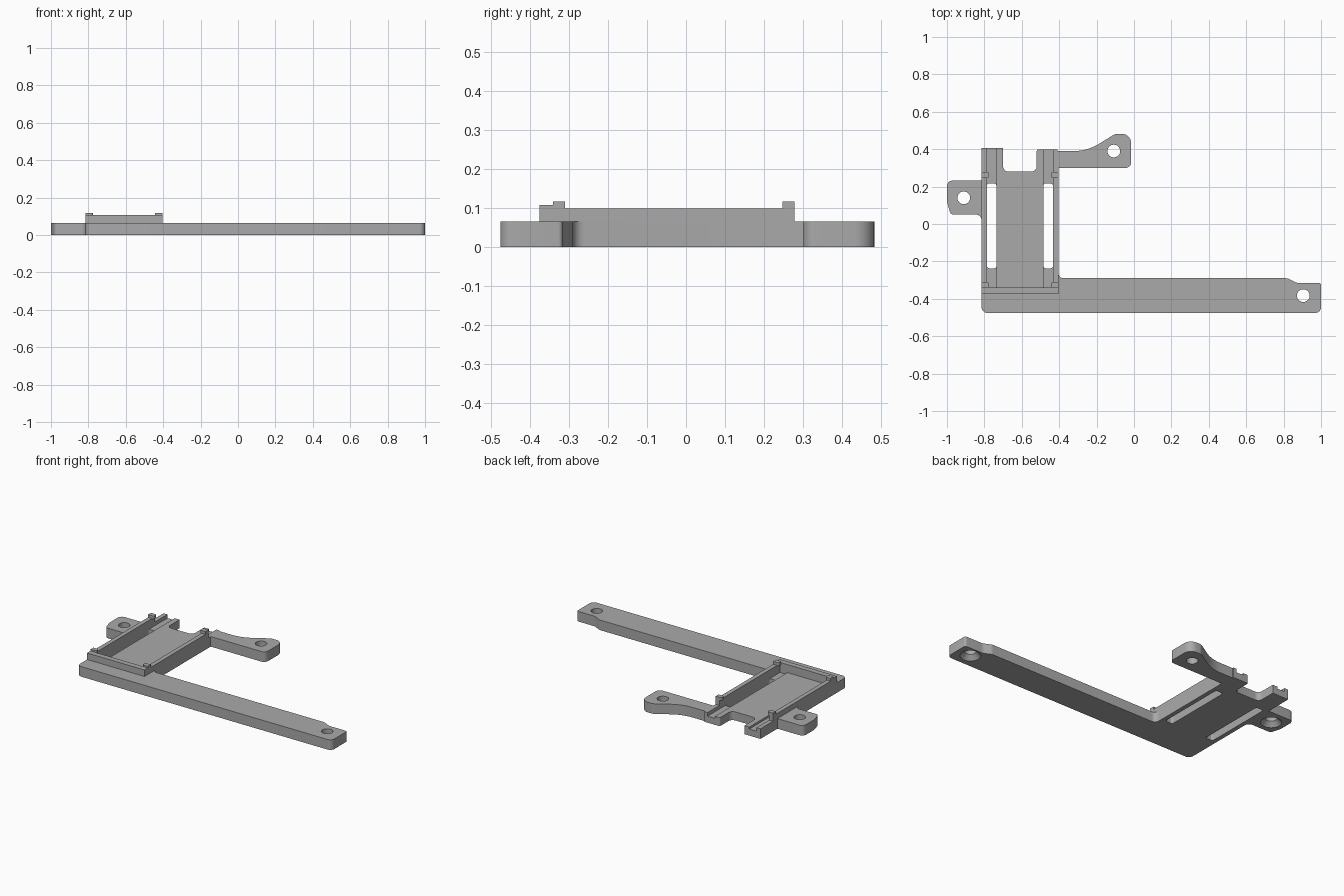
import bpy, bmesh, math
from mathutils import Vector

cube = bpy.data.objects.get("Cube")
if cube:
    bpy.data.objects.remove(cube, do_unlink=True)

grey = bpy.data.materials.new("plain grey")
grey.use_nodes = True
grey.diffuse_color = (0.4, 0.4, 0.4, 1)
grey.node_tree.nodes["Principled BSDF"].inputs["Base Color"].default_value = (0.4, 0.4, 0.4, 1)


def rounded(points, steps=8):
    """Turn (x, y, radius) corners into a filleted outline."""
    out = []
    for i, (x, y, r) in enumerate(points):
        p = Vector((x, y))
        if r == 0:
            out.append(p)
            continue
        a = (Vector(points[i - 1][:2]) - p).normalized()
        b = (Vector(points[(i + 1) % len(points)][:2]) - p).normalized()
        half = a.angle(b) / 2
        centre = p + (a + b).normalized() * (r / math.sin(half))
        start = p + a * (r / math.tan(half)) - centre
        end = p + b * (r / math.tan(half)) - centre
        sweep = start.angle_signed(end)
        for k in range(steps + 1):
            t = -sweep * k / steps
            c, s = math.cos(t), math.sin(t)
            out.append(centre + Vector((start.x * c - start.y * s, start.x * s + start.y * c)))
    return out


def finish(name, bm):
    bmesh.ops.recalc_face_normals(bm, faces=bm.faces)
    mesh = bpy.data.meshes.new(name)
    bm.to_mesh(mesh)
    bm.free()
    mesh.materials.append(grey)
    obj = bpy.data.objects.new(name, mesh)
    bpy.context.collection.objects.link(obj)
    return obj


def prism(name, corners, z0, z1):
    bm = bmesh.new()
    face = bm.faces.new([bm.verts.new((p.x, p.y, z0)) for p in rounded(corners)])
    top = bmesh.ops.extrude_face_region(bm, geom=[face])
    verts = [g for g in top["geom"] if isinstance(g, bmesh.types.BMVert)]
    bmesh.ops.translate(bm, verts=verts, vec=(0, 0, z1 - z0))
    return finish(name, bm)


def box(name, x0, x1, y0, y1, z0, z1, r=0):
    return prism(name, [(x0, y0, r), (x1, y0, r), (x1, y1, r), (x0, y1, r)], z0, z1)


def cone(name, x, y, r0, r1, z0, z1):
    bm = bmesh.new()
    bmesh.ops.create_cone(bm, cap_ends=True, segments=40, radius1=r0, radius2=r1, depth=z1 - z0)
    bmesh.ops.translate(bm, verts=bm.verts, vec=(x, y, (z0 + z1) / 2))
    return finish(name, bm)


def cut(target, cutter):
    cutter.hide_render = True
    mod = target.modifiers.new("cut", "BOOLEAN")
    mod.operation = "DIFFERENCE"
    mod.solver = "EXACT"
    mod.object = cutter
    bpy.context.view_layer.objects.active = target
    bpy.ops.object.modifier_apply(modifier=mod.name)
    bpy.data.objects.remove(cutter, do_unlink=True)


T = 0.065      # plate thickness
MID = -0.61    # tray centre line

# Base plate with its long arm, side tab, back prongs and curved back arm
base = prism("base_plate", [
    (-0.815, -0.475, 0.03), (1.0, -0.475, 0.03), (1.0, -0.315, 0.012),
    (0.87, -0.315, 0.05), (0.82, -0.29, 0.04), (-0.405, -0.29, 0.03),
    (-0.405, 0.3, 0), (-0.015, 0.3, 0.03), (-0.015, 0.482, 0.05),
    (-0.1, 0.482, 0.05), (-0.25, 0.39, 0.25), (-0.41, 0.39, 0),
    (-0.41, 0.398, 0), (-0.52, 0.398, 0.008), (-0.52, 0.28, 0.03),
    (-0.7, 0.28, 0.03), (-0.7, 0.405, 0), (-0.815, 0.405, 0),
    (-0.815, 0.232, 0), (-1.0, 0.232, 0.03), (-1.0, 0.12, 0.03),
    (-0.98, 0.05, 0.02), (-0.815, 0.05, 0.03)], 0, T)

# Recessed tray floor, side channels and through slots
cut(base, box("floor_cutter", -0.76, -0.46, -0.34, 0.5, 0.055, 0.2))
for x0, x1 in ((-0.787, -0.735), (-0.485, -0.433)):
    cut(base, box("channel_cutter", x0, x1, -0.34, 0.5, 0.042, 0.2))
    cut(base, box("slot_cutter", x0, x1, -0.237, 0.217, -0.1, 0.2, 0.014))

# Screw holes, two of them countersunk from below
for x, y, sunk in ((-0.91, 0.14, True), (0.905, -0.383, True), (-0.108, 0.39, False)):
    cut(base, cone("hole_cutter", x, y, 0.034, 0.034, -0.1, 0.2))
    if sunk:
        cut(base, cone("sink_cutter", x, y, 0.065, 0.03, -0.005, 0.033))

# Tray walls and the clips at their ends
parts = [base, box("front_wall", -0.815, -0.405, -0.375, -0.34, T - 0.005, 0.107)]
for side, s in (("right", -1), ("left", 1)):
    outer, inner, nose = (MID + s * d for d in (0.205, 0.177, 0.165))
    parts.append(box(side + "_rail", min(outer, inner), max(outer, inner),
                     -0.34, 0.277, T - 0.005, 0.099))
    for end, y in (("front", -0.325), ("back", 0.262)):
        lo, hi = y - 0.015, y + 0.015
        parts.append(prism(f"{side}_{end}_clip", [
            (outer, lo, 0), (nose, lo, 0.012), (nose, hi, 0.012), (outer, hi, 0)], 0.097, 0.117))

bpy.ops.object.select_all(action="DESELECT")
for obj in parts:
    obj.select_set(True)
bpy.context.view_layer.objects.active = base
bpy.ops.object.shade_smooth_by_angle(angle=math.radians(30))
